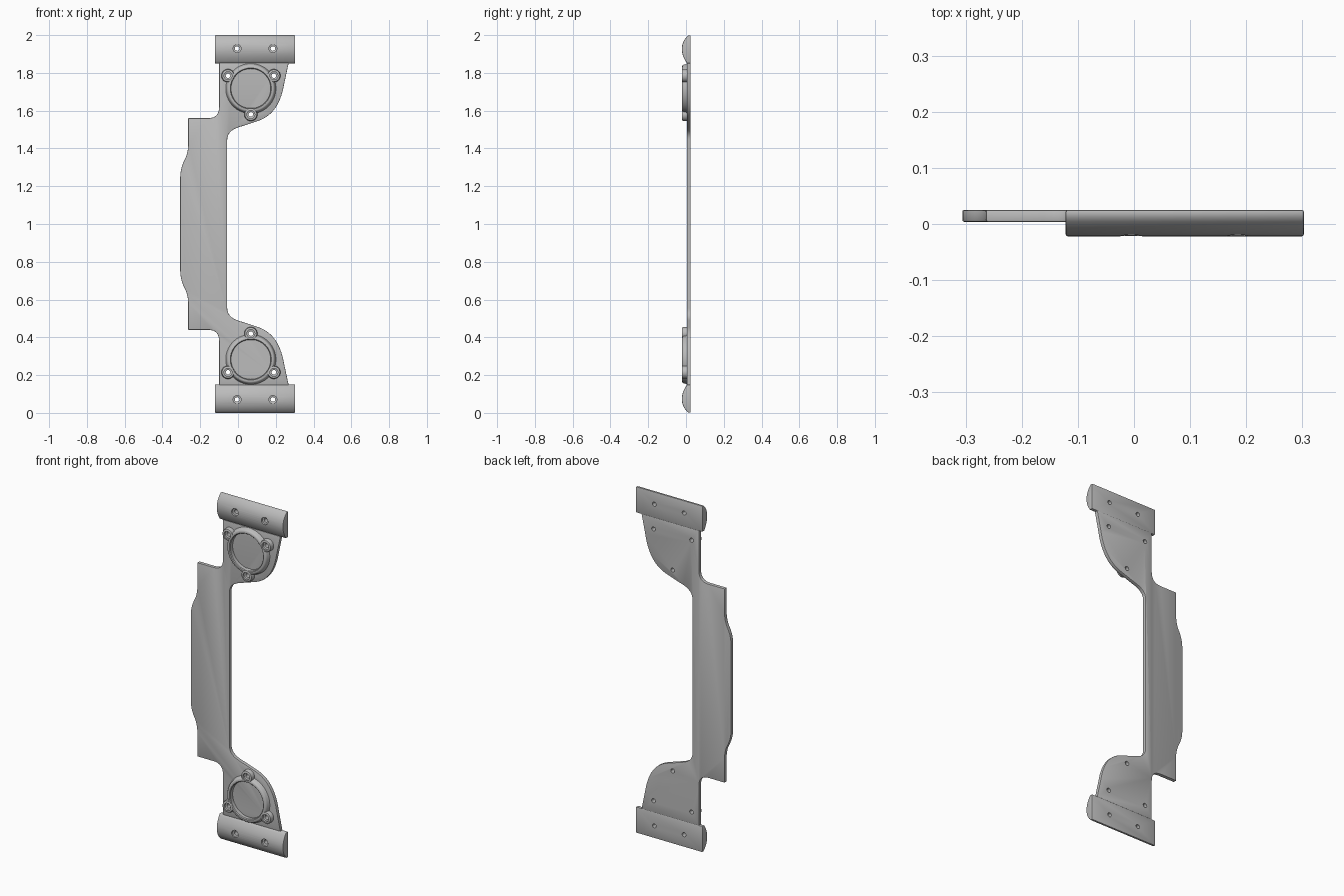
import bpy, bmesh, math
from mathutils import Vector

cube = bpy.data.objects.get("Cube")
if cube:
    bpy.data.objects.remove(cube, do_unlink=True)

grey = bpy.data.materials.new("satin grey")
grey.use_nodes = True
colour = (0.5, 0.5, 0.5, 1)
grey.diffuse_color = colour
grey.node_tree.nodes["Principled BSDF"].inputs["Base Color"].default_value = colour

BACK, FACE, TOP = 0.025, 0.004, -0.022


def curve(a, corner, b, n=8):
    """Points of a smooth bend from a to b around a corner."""
    a, c, b = Vector(a), Vector(corner), Vector(b)
    return [tuple(a * (1 - t) ** 2 + c * 2 * t * (1 - t) + b * t * t)
            for t in (i / n for i in range(n + 1))]


def finish(name, bm):
    bmesh.ops.remove_doubles(bm, verts=bm.verts, dist=1e-5)
    bmesh.ops.recalc_face_normals(bm, faces=bm.faces)
    mesh = bpy.data.meshes.new(name)
    bm.to_mesh(mesh)
    bm.free()
    mesh.materials.append(grey)
    obj = bpy.data.objects.new(name, mesh)
    bpy.context.collection.objects.link(obj)
    return obj


def extrude(name, points, direction):
    bm = bmesh.new()
    face = bm.faces.new([bm.verts.new(p) for p in points])
    new = bmesh.ops.extrude_face_region(bm, geom=[face])["geom"]
    bmesh.ops.translate(bm, vec=direction,
                        verts=[v for v in new if isinstance(v, bmesh.types.BMVert)])
    return finish(name, bm)


def lathe(name, centres, profile, steps):
    """Closed (radius, y) profile turned about the y axis at each x, z centre."""
    bm = bmesh.new()
    for x, z in centres:
        rings = []
        for i in range(steps):
            a = math.tau * i / steps
            rings.append([bm.verts.new((x + r * math.cos(a), y, z + r * math.sin(a)))
                          for r, y in profile])
        n = len(profile)
        for i in range(steps):
            p, q = rings[i], rings[(i + 1) % steps]
            for j in range(n):
                k = (j + 1) % n
                if profile[j][0] or profile[k][0]:
                    bm.faces.new([p[j], p[k], q[k], q[j]])
    return finish(name, bm)


def bevel(obj, width):
    mod = obj.modifiers.new("edge rounding", 'BEVEL')
    mod.width, mod.segments = width, 2
    mod.limit_method, mod.angle_limit = 'ANGLE', math.radians(50)


def bake(obj, cutter=None):
    """Drill the holes, apply the modifiers and smooth the rounded faces."""
    if cutter:
        mod = obj.modifiers.new("holes", 'BOOLEAN')
        mod.operation, mod.solver, mod.object = 'DIFFERENCE', 'EXACT', cutter
    graph = bpy.context.evaluated_depsgraph_get()
    mesh = bpy.data.meshes.new_from_object(obj.evaluated_get(graph))
    obj.modifiers.clear()
    obj.data = mesh
    bpy.ops.object.select_all(action='DESELECT')
    obj.select_set(True)
    bpy.context.view_layer.objects.active = obj
    bpy.ops.object.shade_smooth_by_angle(angle=math.radians(32))


# Screw positions at the upper end, repeated at the lower end
boss_spots = [(-0.053, 1.785), (0.19, 1.785), (0.068, 1.58)]
bar_spots = [(-0.005, 1.929), (0.185, 1.929)]
flip = lambda spots: [(x, 2 - z) for x, z in spots]
spots = boss_spots + bar_spots
drill = lathe("hole_cutter", spots + flip(spots),
              [(0, 0.04), (0.012, 0.04), (0.012, -0.008),
               (0.021, -0.011), (0.021, -0.04), (0, -0.04)], 24)
drill.hide_render = True

# Flat plate: upper half of the outline, mirrored to the lower half
right = (curve((-0.057, 1.445), (-0.057, 1.492), (0.0, 1.511))
         + curve((0.11, 1.547), (0.217, 1.585), (0.243, 1.735), 14)
         + [(0.268, 1.852)])
left = ([(-0.1, 1.852)]
        + curve((-0.1, 1.62), (-0.1, 1.56), (-0.16, 1.56))
        + [(-0.264, 1.56)]
        + curve((-0.264, 1.42), (-0.264, 1.375), (-0.284, 1.337))
        + curve((-0.284, 1.337), (-0.306, 1.295), (-0.306, 1.24))[1:])
half = right + left
outline = half + flip(half)[::-1]
plate = extrude("plate", [(x, BACK, z) for x, z in outline], (0, FACE - BACK, 0))
bevel(plate, 0.003)
bake(plate, drill)

# Domed end bar section, as (y, z)
section = ([(BACK, 1.85), (0.01, 1.85)]
           + curve((0.004, 1.853), (TOP, 1.89), (TOP, 1.925))
           + curve((TOP, 1.925), (TOP, 1.97), (0.012, 1.998))[1:]
           + [(BACK, 2.0)])
ring_section = [(0.105, 0.008), (0.105, -0.017), (0.109, -0.021), (0.117, -0.021),
                (0.123, -0.018), (0.127, -0.012), (0.129, -0.002), (0.135, 0.008)]
boss_section = [(0, 0.008), (0.036, 0.008), (0.034, 0), (0.034, -0.015),
                (0.032, -0.02), (0.028, TOP), (0, TOP)]

for end, place in (("upper", lambda s: s), ("lower", flip)):
    bar = extrude(end + "_end_bar", [(-0.122, y, z) for y, z in place(section)],
                  (0.425, 0, 0))
    bevel(bar, 0.004)
    bake(bar, drill)
    ring = lathe(end + "_round_socket", place([(0.068, 1.717)]), ring_section, 64)
    bake(ring, drill)
    bosses = lathe(end + "_screw_bosses", place(boss_spots), boss_section, 32)
    bake(bosses, drill)

bpy.data.objects.remove(drill, do_unlink=True)
